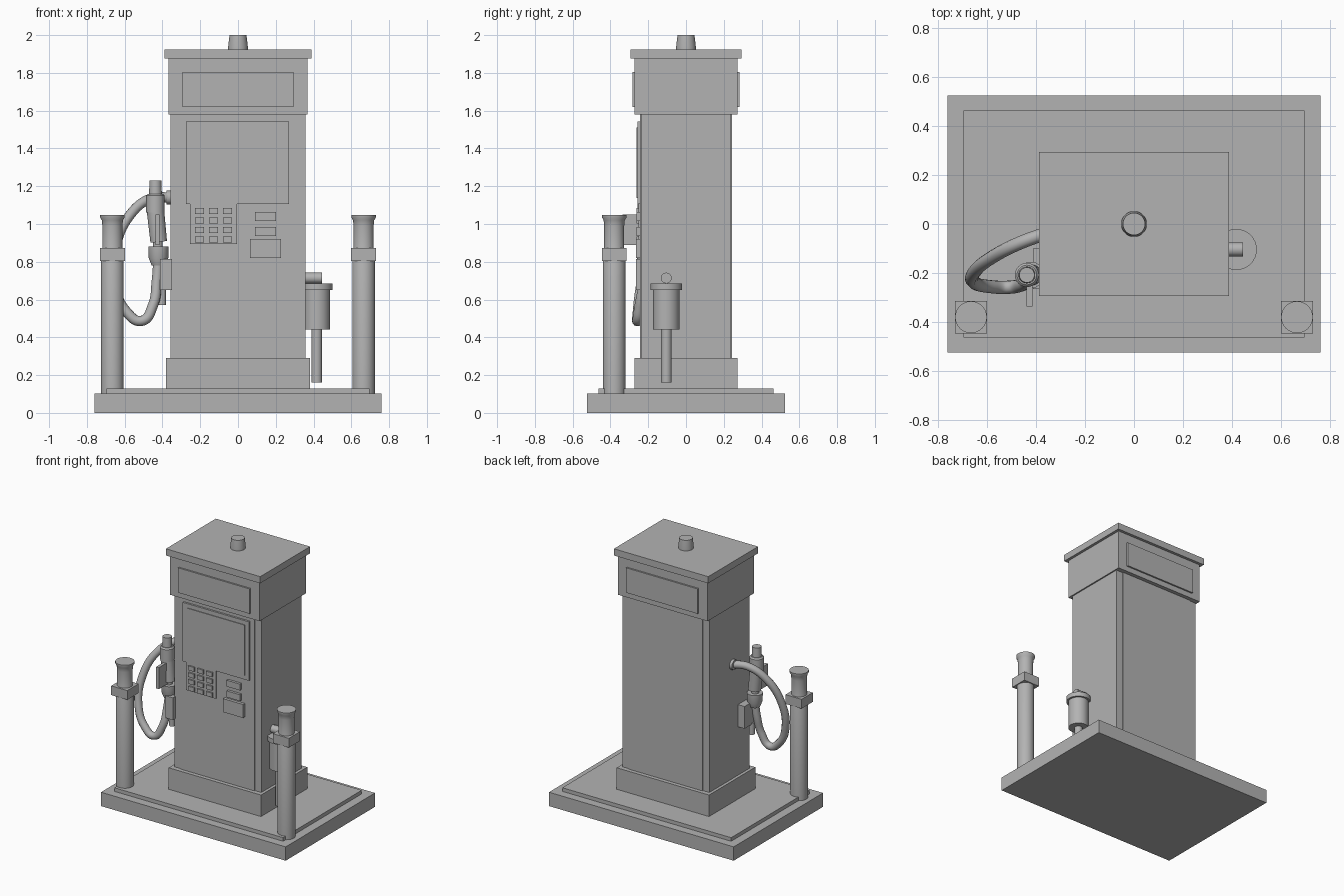
import bpy
import bmesh
from math import radians, pi
from mathutils import Vector

if "Cube" in bpy.data.objects:
    bpy.data.objects.remove(bpy.data.objects["Cube"], do_unlink=True)

grey = bpy.data.materials.new("plain_grey")
grey.use_nodes = True
grey.diffuse_color = (0.45, 0.45, 0.45, 1)
grey.node_tree.nodes["Principled BSDF"].inputs["Base Color"].default_value = grey.diffuse_color


def finish(name, bm, smooth=False):
    mesh = bpy.data.meshes.new(name)
    bmesh.ops.recalc_face_normals(bm, faces=bm.faces)
    bm.to_mesh(mesh)
    bm.free()
    mesh.materials.append(grey)
    obj = bpy.data.objects.new(name, mesh)
    bpy.context.collection.objects.link(obj)
    if smooth:
        bpy.ops.object.select_all(action="DESELECT")
        obj.select_set(True)
        bpy.context.view_layer.objects.active = obj
        bpy.ops.object.shade_smooth_by_angle(angle=radians(35))
    return obj


def box(name, x, y, z):
    """Box from its (min, max) range on each axis."""
    bm = bmesh.new()
    bmesh.ops.create_cube(bm, size=1)
    for v in bm.verts:
        v.co = [lo + (c + 0.5) * (hi - lo) for c, (lo, hi) in zip(v.co, (x, y, z))]
    return finish(name, bm)


def block(name, half_x, half_y, z):
    return box(name, (-half_x, half_x), (-half_y, half_y), z)


def turned(name, centre, profile, sides=32):
    """Closed solid of revolution from (radius, height) pairs."""
    bm = bmesh.new()
    pts = [(0, profile[0][1])] + profile + [(0, profile[-1][1])]
    verts = [bm.verts.new((r, 0, z)) for r, z in pts]
    edges = [bm.edges.new(pair) for pair in zip(verts, verts[1:])]
    bmesh.ops.spin(bm, geom=verts + edges, axis=(0, 0, 1), cent=(0, 0, 0),
                   angle=2 * pi, steps=sides)
    bmesh.ops.remove_doubles(bm, verts=bm.verts, dist=0.0005)
    bmesh.ops.translate(bm, verts=bm.verts, vec=(*centre, 0))
    return finish(name, bm, True)


def tube(name, points, radius):
    """Round pipe along a smooth path."""
    curve = bpy.data.curves.new(name, "CURVE")
    curve.dimensions = "3D"
    curve.bevel_depth = radius
    curve.bevel_resolution = 4
    curve.use_fill_caps = True
    curve.resolution_u = 10
    spline = curve.splines.new("BEZIER")
    spline.bezier_points.add(len(points) - 1)
    for p, co in zip(spline.bezier_points, points):
        p.co = Vector(co)
        p.handle_left_type = p.handle_right_type = "AUTO"
    curve.materials.append(grey)
    obj = bpy.data.objects.new(name, curve)
    bpy.context.collection.objects.link(obj)
    return obj


# Island and cabinet
block("base_slab", 0.76, 0.525, (0, 0.103))
block("base_step", 0.695, 0.462, (0.1, 0.13))
block("plinth", 0.38, 0.272, (0.12, 0.29))
block("cabinet", 0.358, 0.237, (0.28, 1.6))
block("cabinet_panels", 0.305, 0.243, (0.285, 1.59))
block("head", 0.368, 0.272, (1.58, 1.88))
block("roof", 0.388, 0.293, (1.875, 1.925))
turned("roof_knob", (0, 0), [(0.052, 1.92), (0.052, 1.94), (0.045, 2.0)])
for side, label in ((-1, "front"), (1, "back")):
    y = sorted((side * 0.26, side * 0.284))
    box(label + "_sign", (-0.295, 0.295), y, (1.62, 1.805))

# Display, keypad and slots on the front
box("screen_frame", (-0.275, 0.27), (-0.257, -0.23), (1.105, 1.543))
box("screen", (-0.237, 0.237), (-0.262, -0.23), (1.137, 1.512))
box("keypad_plate", (-0.253, -0.005), (-0.251, -0.23), (0.895, 1.105))
for row in range(4):
    for col in range(3):
        x, z = -0.203 + 0.074 * col, 0.918 + 0.0505 * row
        box(f"key_{row}_{col}", (x - 0.024, x + 0.024), (-0.262, -0.24), (z - 0.016, z + 0.016))
box("card_slot", (0.09, 0.2), (-0.262, -0.23), (1.016, 1.063))
box("button_slot", (0.09, 0.2), (-0.262, -0.23), (0.937, 0.984))
box("receipt_tray", (0.063, 0.227), (-0.265, -0.23), (0.82, 0.92))

# Guard posts
for side, label in ((-1, "right"), (1, "left")):
    x, y = side * 0.665, -0.38
    turned(label + "_post", (x, y), [(0.06, 0.1), (0.06, 0.82), (0.053, 0.84), (0.053, 0.99),
                                     (0.056, 1.02), (0.065, 1.035), (0.065, 1.048)])
    box(label + "_post_collar", (x - 0.066, x + 0.066), (y - 0.066, y + 0.066), (0.803, 0.872))

# Filter canister on the left side
canister = (0.417, -0.104)
turned("canister", canister, [(0.07, 0.442), (0.07, 0.65), (0.084, 0.65), (0.084, 0.685)])
turned("canister_drain", canister, [(0.028, 0.162), (0.028, 0.45)])
tube("canister_pipe", [(0.34, -0.104, 0.714), (0.444, -0.104, 0.714)], 0.029)

# Nozzle, holster and hose on the right side
nozzle = (-0.437, -0.208)
turned("nozzle_tip", nozzle, [(0.034, 1.16), (0.031, 1.23)])
turned("nozzle_body", nozzle, [(0.04, 1.16), (0.049, 1.15), (0.049, 1.06), (0.043, 1.05),
                               (0.036, 1.175)][:1] + [(0.049, 1.15), (0.049, 1.06)])
grip = turned("nozzle_grip", (0, 0), [(0.046, 0.08), (0.044, -0.08)])
grip.location = (-0.428, -0.208, 0.985)
grip.rotation_euler.y = radians(-6)
turned("nozzle_neck", (-0.424, -0.208), [(0.025, 0.87), (0.025, 0.92)])
turned("nozzle_cup", (-0.421, -0.208), [(0.036, 0.78), (0.052, 0.82), (0.054, 0.882)])
box("nozzle_lever", (-0.438, -0.415), (-0.337, -0.2), (0.89, 1.05))
box("holster", (-0.412, -0.35), (-0.265, -0.1), (0.65, 0.815))
turned("holster_spout", (-0.402, -0.2), [(0.02, 0.572), (0.02, 0.66)])
tube("hose_flange", [(-0.35, -0.035, 1.14), (-0.378, -0.035, 1.14)], 0.037)
tube("hose", [(-0.35, -0.035, 1.14), (-0.46, -0.075, 1.135), (-0.57, -0.13, 1.05),
              (-0.65, -0.195, 0.87), (-0.65, -0.24, 0.66), (-0.59, -0.255, 0.535),
              (-0.51, -0.258, 0.487), (-0.45, -0.245, 0.57), (-0.43, -0.22, 0.7),
              (-0.422, -0.21, 0.8)], 0.027)
